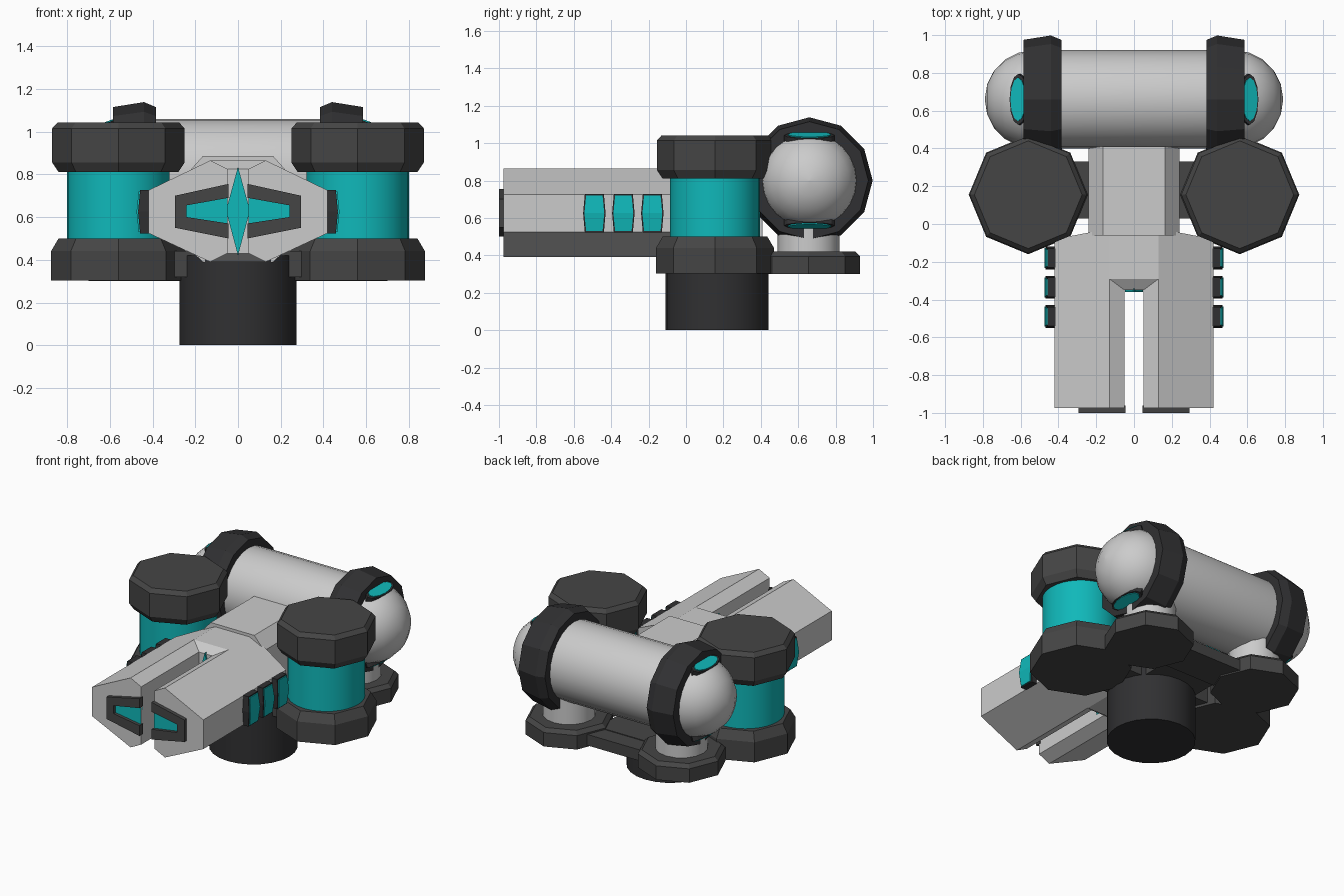
import bpy, bmesh
from math import sin, cos, pi, radians
from mathutils import Matrix, Vector

if "Cube" in bpy.data.objects:
    bpy.data.objects.remove(bpy.data.objects["Cube"])


def material(name, rgb):
    m = bpy.data.materials.new(name)
    m.diffuse_color = (*rgb, 1)
    m.use_nodes = True
    m.node_tree.nodes["Principled BSDF"].inputs["Base Color"].default_value = m.diffuse_color
    return m


DARK = material("dark_metal", (0.06, 0.06, 0.06))
BLACK = material("black_metal", (0.03, 0.03, 0.032))
CYAN = material("cyan_glow", (0.005, 0.48, 0.49))


def loft(name, loops, mat=None, matrix=None, smooth=None):
    """Skin a stack of equal-length point loops and cap both ends."""
    bm = bmesh.new()
    rows = [[bm.verts.new(p) for p in loop] for loop in loops]
    n = len(rows[0])
    for a, b in zip(rows, rows[1:]):
        for i in range(n):
            j = (i + 1) % n
            bm.faces.new((a[i], a[j], b[j], b[i]))
    bm.faces.new(rows[0][::-1])
    bm.faces.new(rows[-1])
    if matrix:
        bm.transform(matrix)
    bmesh.ops.recalc_face_normals(bm, faces=bm.faces)
    me = bpy.data.meshes.new(name)
    bm.to_mesh(me)
    bm.free()
    ob = bpy.data.objects.new(name, me)
    bpy.context.collection.objects.link(ob)
    if mat:
        me.materials.append(mat)
    if smooth:
        bpy.ops.object.select_all(action='DESELECT')
        ob.select_set(True)
        bpy.context.view_layer.objects.active = ob
        bpy.ops.object.shade_smooth_by_angle(angle=radians(smooth))
    return ob


def lathe(name, profile, n, loc, mat=None, rot=None, smooth=None):
    loops = [[(r * cos(2 * pi * i / n), r * sin(2 * pi * i / n), z) for i in range(n)]
             for r, z in profile]
    m = Matrix.Translation(loc)
    return loft(name, loops, mat, m @ rot if rot else m, smooth)


def prism(name, section, y0, y1, mat=None, rake=0):
    """Extrude an (x, z) section along y; rake sweeps the rear edge."""
    return loft(name, [[(x, y0, z) for x, z in section],
                       [(x, y1 - rake * abs(x), z) for x, z in section]], mat)


def box(name, x0, x1, y0, y1, z0, z1, mat=None):
    return prism(name, [(x0, z0), (x1, z0), (x1, z1), (x0, z1)], y0, y1, mat)


# Pedestal and base plates
lathe("pedestal", [(0.275, 0), (0.275, 0.42)], 24, (0, 0.165, 0), BLACK, smooth=30)
box("base_crossbar", -0.5, 0.5, 0.03, 0.33, 0.32, 0.44, DARK)
box("base_spine", -0.2, 0.2, 0.2, 0.66, 0.32, 0.39, DARK)
box("foot_link", -0.42, 0.42, 0.53, 0.78, 0.31, 0.385, DARK)

# Gun body: hexagonal block with a chamfered slot cut through it
hexa = [(-0.42, 0.525), (-0.13, 0.39), (0.13, 0.39), (0.42, 0.525),
        (0.42, 0.725), (0.13, 0.865), (-0.13, 0.865), (-0.42, 0.725)]
body = prism("gun_body", hexa, -0.975, 0.0, rake=0.19)
levels = [(0.17, -0.26, 0.37), (0.05, -0.35, 0.43), (0.05, -0.35, 0.825), (0.17, -0.26, 0.885)]
cutter = loft("slot_cutter", [[(-w, -1.2, z), (w, -1.2, z), (w, y, z), (-w, y, z)]
                              for w, y, z in levels])
cutter.hide_render = True
mod = body.modifiers.new("slot", 'BOOLEAN')
mod.object, mod.operation, mod.solver = cutter, 'DIFFERENCE', 'EXACT'
bpy.context.view_layer.objects.active = body
bpy.ops.object.modifier_apply(modifier="slot")
bpy.data.objects.remove(cutter)

# Glow at the back of the slot and the neck behind the gun
prism("slot_glow", [(0, 0.42), (0.048, 0.6), (0.048, 0.66), (0, 0.835), (-0.048, 0.66),
                    (-0.048, 0.6)], -0.36, -0.34, CYAN)
neck = [(0.165, 0.885), (0.24, 0.8), (0.24, 0.46), (0.165, 0.39)]
prism("neck", neck + [(-x, z) for x, z in neck[::-1]], -0.06, 0.41)

dome = [(0.26 * cos(a), 0.53 + 0.26 * sin(a)) for a in [i * pi / 10 for i in range(5)]]
dome.append((0.002, 0.79))
along_x = Matrix.Rotation(pi / 2, 4, 'Y')

for s, side in ((-1, "left"), (1, "right")):
    # Muzzle frame and its glowing insert
    frame = [(0.045, 0.755), (0.295, 0.7), (0.295, 0.55), (0.045, 0.5), (0.045, 0.57),
             (0.24, 0.6), (0.24, 0.655), (0.045, 0.69)]
    prism("muzzle_frame_" + side, [(s * x, z) for x, z in frame], -1.0, -0.96, DARK)
    prism("muzzle_glow_" + side, [(s * x, z) for x, z in
          [(0.05, 0.57), (0.24, 0.6), (0.24, 0.655), (0.05, 0.69)]], -0.979, -0.96, CYAN)

    # Side fins with dark surrounds
    for i in range(3):
        yc = -0.18 - 0.155 * i
        for nm, grow, depth, mat in (("fin", 0, 0.475, CYAN), ("fin_surround", 0.007, 0.468, BLACK)):
            loops = []
            for z, w, d in ((0.53 - grow, 0.044, 0.01), (0.625, 0.053, 0),
                            (0.72 + grow, 0.044, 0.01)):
                w += grow
                loops.append([(s * x, y, z) for x, y in ((0.41, yc - w), (depth - d, yc - w),
                                                         (depth - d, yc + w), (0.41, yc + w))])
            loft(f"{nm}_{side}_{i + 1}", loops, mat)

    # Upright canister with octagonal caps
    at = (s * 0.56, 0.155, 0)
    lathe("canister_" + side, [(0.24, 0.45), (0.24, 0.85)], 32, at, CYAN, smooth=30)
    lathe("canister_top_cap_" + side, [(0.28, 0.81), (0.31, 0.855), (0.31, 1.015), (0.285, 1.042)],
          8, at, DARK)
    lathe("canister_base_" + side, [(0.315, 0.303), (0.315, 0.44), (0.28, 0.5)], 8, at, DARK)

    # Tank foot and post
    foot = (s * 0.425, 0.655, 0)
    lathe("tank_foot_" + side, [(0.275, 0.3), (0.275, 0.395), (0.25, 0.42)], 8, foot, DARK)
    lathe("tank_post_" + side, [(0.165, 0.4), (0.165, 0.6)], 16, foot, smooth=30)

    # Band round the tank, with inset glow lenses above and below the end dome
    band = [(0.25, 0.385), (0.315, 0.385), (0.338, 0.44), (0.315, 0.585), (0.25, 0.585)]
    lathe("tank_band_" + side, [(r, s * z) for r, z in band], 12, (0, 0.66, 0.8), BLACK, along_x)
    for up, nm in ((1, "upper"), (-1, "lower")):
        tilt = Matrix.Rotation(radians(20 * s * up), 4, 'Y')
        for part, k, h, mat in (("lens", 0.85, 0.012, CYAN), ("lens_rim", 1, 0.006, BLACK)):
            shape = tilt @ Matrix.Diagonal((0.05 * k, 0.135 * k, 1, 1))
            lathe(f"{nm}_{part}_{side}", [(1, -0.06), (1, h)], 12,
                  (s * 0.61, 0.66, 0.8 + up * 0.236), mat,
                  shape if up > 0 else shape @ Matrix.Rotation(pi, 4, 'X'))

# Horizontal tank with rounded ends
lathe("tank", [(r, -z) for r, z in dome[::-1]] + dome, 24, (0, 0.66, 0.8), None, along_x, 40)
